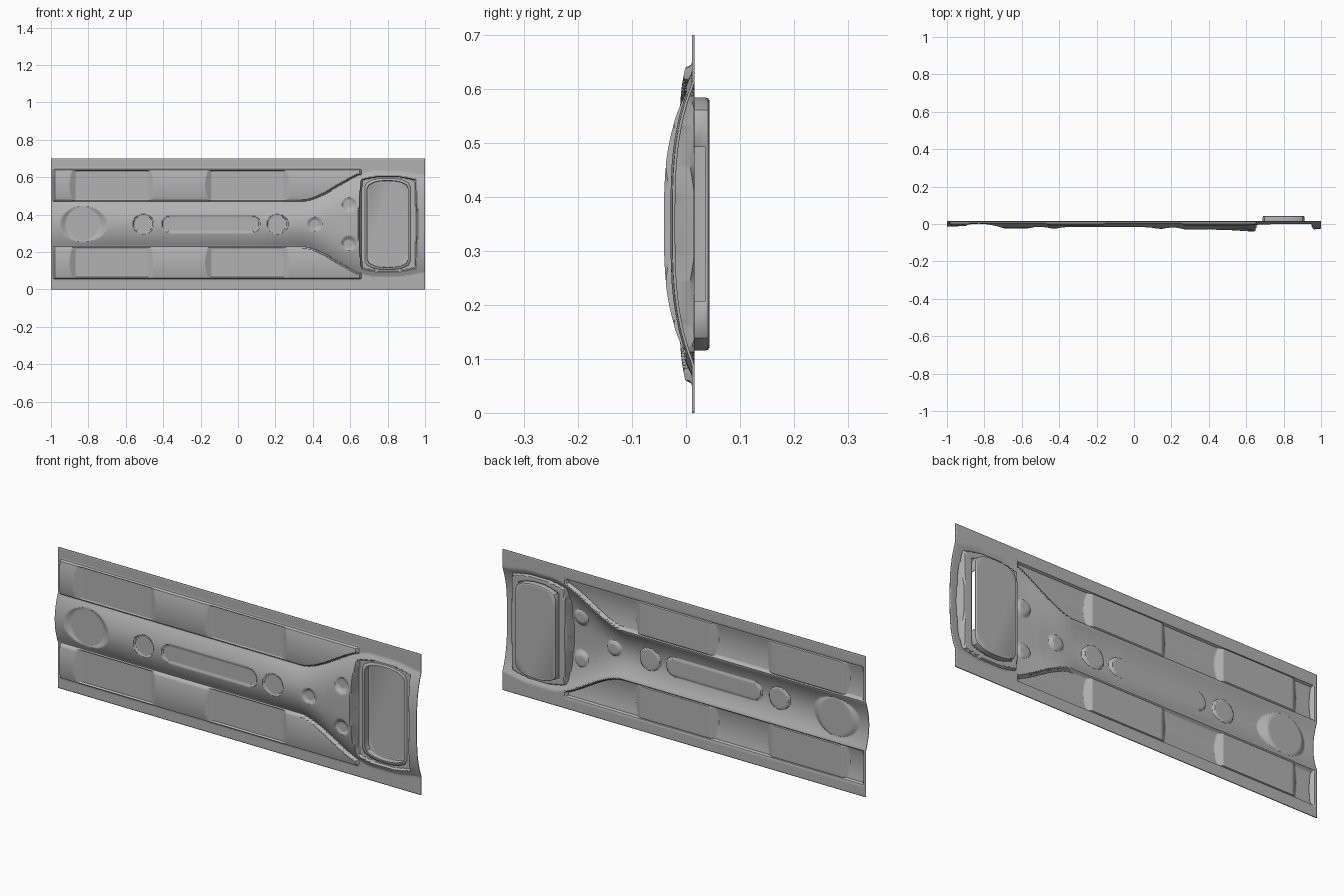
import bpy, bmesh
from math import hypot

cube = bpy.data.objects.get("Cube")
if cube:
    bpy.data.objects.remove(cube)

grey = bpy.data.materials.new("plain_grey")
grey.use_nodes = True
colour = (0.45, 0.45, 0.45, 1)
grey.diffuse_color = colour
grey.node_tree.nodes["Principled BSDF"].inputs["Base Color"].default_value = colour

FRONT, MID = 0.011, 0.35          # front face of the flat sheet, centre height
RIDGE = [(-1, .024), (-.7, .034), (.05, .034), (.3, .041),
         (.5, .043), (.66, .053), (.95, .041), (1, .036)]
BOLTS = [(.41, 0), (.59, .108), (.59, -.108)]
MOUTH_X = 0.80


def smooth(a, b, t):
    t = min(max((t - a) / (b - a), 0), 1)
    return t * t * (3 - 2 * t)


def ridge_height(x):
    for (a, p), (b, q) in zip(RIDGE, RIDGE[1:]):
        if x <= b:
            return p + (q - p) * (x - a) / (b - a)
    return RIDGE[-1][1]


def half_width(x):
    return .118 + .163 * smooth(.33, .74, x) - .02 * smooth(.85, 1, x)


def ridge(x, v):
    # convex spine that fans out into the head
    w = half_width(x)
    power = 2 + smooth(.3, .65, x)
    return ridge_height(x) * (1 - min(abs(v) / w, 1) ** power)


def rail(x, v):
    # stepped, gently crowned rail with two flat pockets
    a = abs(v)
    edge = min(a - half_width(x) - .003, .297 - a, x + .987, .657 - x)
    t = (a - .2065) / .0885
    h = (.011 + .011 * (1 - t * t)) * smooth(0, .007, edge)
    for cx in (-.675, .05):
        wall = max((abs(x - cx) - .192) * .65, (abs(a - .2065) - .079) * 2, 0)
        h = min(h, wall)
    return max(h, 0)


def press(x, v):
    # depth of the pressed sheet at one point
    h = ridge(x, v)
    if abs(v) > half_width(x):
        h = rail(x, v)
    # round dish at the narrow end
    h = min(h, .009 + max(hypot(x + .83, v) - .092, 0) * .6)
    # two round seats and the long slot
    for cx, half, radius, level in ((-.505, 0, .05, .023), (.21, 0, .05, .027),
                                    (-.145, .215, .042, .024)):
        dx = max(abs(x - cx) - half, 0)
        h = min(h, level + max(hypot(dx, v) - radius, 0) * 1.6)
    # bolt dimples
    for bx, bv in BOLTS:
        r = hypot(x - bx, v - bv)
        if r < .05:
            h = min(h, ridge(bx, bv) - .012 + max(r - .025, 0) * .8)
    # sunken ledge around the handle opening
    u = x - .803
    m = max(abs(u) - .14 - .008 * (1 - (v / .25) ** 2),
            abs(v) - .235 - .02 * (1 - (u / .14) ** 2))
    return min(h, max(m, 0) * 6)


def finish(name, bm, thickness):
    mesh = bpy.data.meshes.new(name)
    bm.to_mesh(mesh)
    bm.free()
    mesh.materials.append(grey)
    ob = bpy.data.objects.new(name, mesh)
    bpy.context.collection.objects.link(ob)
    bpy.ops.object.select_all(action='DESELECT')
    ob.select_set(True)
    bpy.context.view_layer.objects.active = ob
    bpy.ops.object.shade_smooth_by_angle(angle=.5)
    shell = ob.modifiers.new("sheet_thickness", 'SOLIDIFY')
    shell.thickness = thickness
    shell.offset = -1
    return ob


# pressed panel, opened where the handle cup sits
bm = bmesh.new()
bmesh.ops.create_grid(bm, x_segments=364, y_segments=128, size=1)
for vert in bm.verts:
    x, v = vert.co.x, vert.co.y * MID
    vert.co = (x, FRONT - press(x, v), MID + v)
hole = []
for f in bm.faces:
    c = f.calc_center_median()
    u, v = abs(c.x - MOUTH_X), abs(c.z - MID)
    if u < .114 and v < .236 - .02 * (u / .1) ** 2:
        hole.append(f)
bmesh.ops.delete(bm, geom=hole, context='FACES')
finish("pressed_panel", bm, .005)

# handle cup: outline lofted backwards from a thin flange
quarter = [(.11, .143), (.11, .19), (.1, .21), (.07, .225), (.035, .231)]
half = quarter + [(0, .2325)] + [(-u, v) for u, v in reversed(quarter)]
outline = half + [(u, -v) for u, v in reversed(half)]
bm = bmesh.new()
loops = []
for y, grow in ((.0105, .012), (.0105, 0), (.016, 0), (.036, 0),
                (.0395, -.001), (.0415, -.004)):
    loops.append([bm.verts.new((MOUTH_X + u * (1 + grow / .11), y,
                                MID + v * (1 + grow / .2325)))
                  for u, v in outline])
n = len(outline)
for row, (a, b) in enumerate(zip(loops, loops[1:])):
    for i in range(n):
        j = (i + 1) % n
        if row == 2 and j == 0:      # finger slot in the end wall
            continue
        bm.faces.new((a[i], a[j], b[j], b[i]))
bm.faces.new(loops[-1])
bmesh.ops.recalc_face_normals(bm, faces=bm.faces)
floor = max(bm.faces, key=lambda f: f.calc_center_median().y)
if floor.normal.y > 0:
    bmesh.ops.reverse_faces(bm, faces=bm.faces)
finish("handle_cup", bm, .002)
